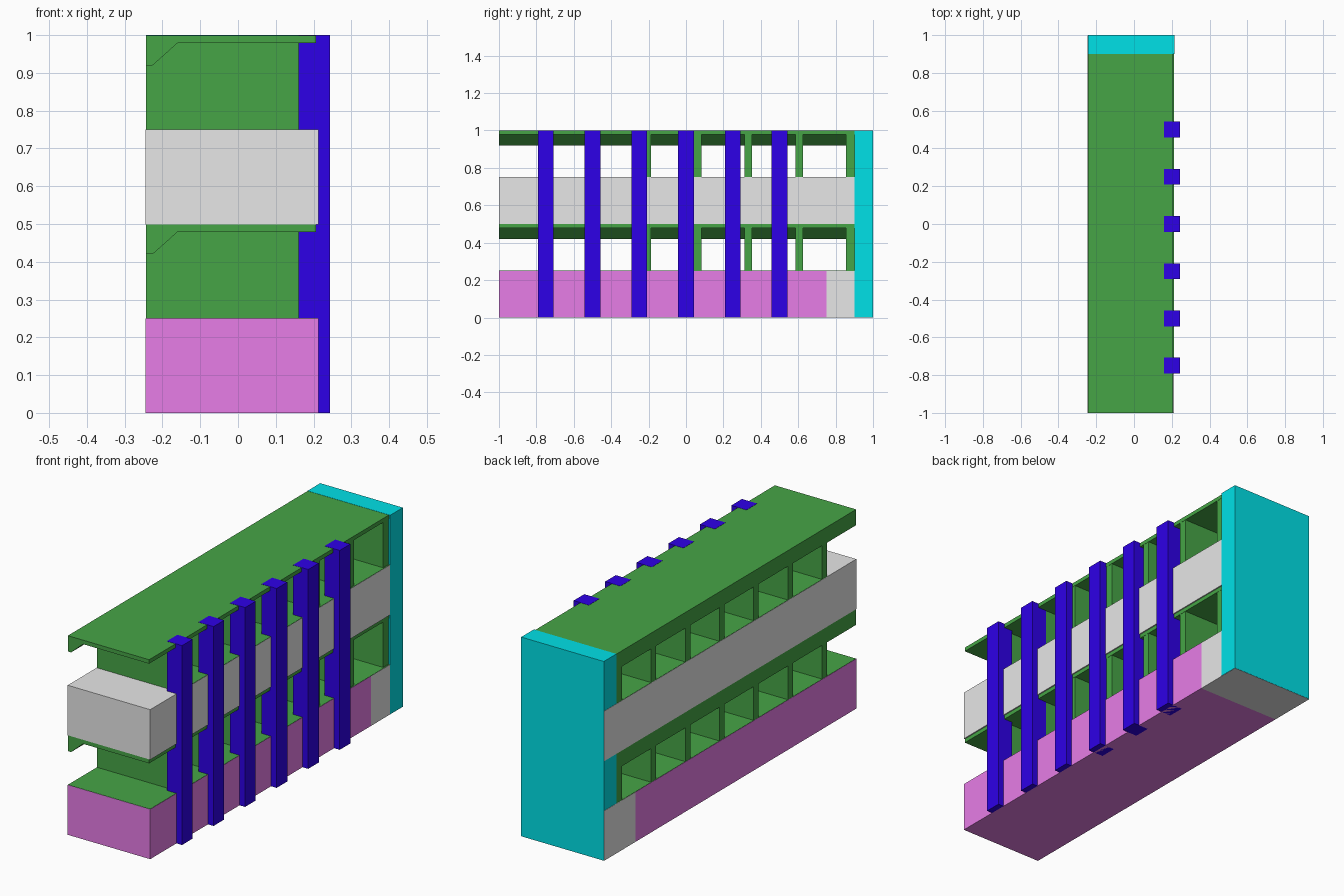
import bpy
import bmesh

if "Cube" in bpy.data.objects:
    bpy.data.objects.remove(bpy.data.objects["Cube"])


def material(name, rgb):
    m = bpy.data.materials.new(name)
    m.diffuse_color = (*rgb, 1)
    m.use_nodes = True
    m.node_tree.nodes["Principled BSDF"].inputs["Base Color"].default_value = m.diffuse_color
    return m


GREEN = material("green", (0.061, 0.375, 0.061))
GREY = material("light grey", (0.8, 0.8, 0.8))
PINK = material("pink", (0.8, 0.205, 0.8))
CYAN = material("cyan", (0.0, 0.78, 0.83))
BLUE = material("blue", (0.027, 0.0, 0.8))


def extrude(name, profile, y0, y1, mat):
    """Extrude an (x, z) profile along y."""
    bm = bmesh.new()
    face = bm.faces.new([bm.verts.new((x, y0, z)) for x, z in profile])
    out = bmesh.ops.extrude_face_region(bm, geom=[face])
    moved = [v for v in out["geom"] if isinstance(v, bmesh.types.BMVert)]
    bmesh.ops.translate(bm, verts=moved, vec=(0, y1 - y0, 0))
    bmesh.ops.recalc_face_normals(bm, faces=bm.faces)
    mesh = bpy.data.meshes.new(name)
    bm.to_mesh(mesh)
    bm.free()
    mesh.materials.append(mat)
    obj = bpy.data.objects.new(name, mesh)
    bpy.context.collection.objects.link(obj)
    return obj


def box(name, x0, x1, y0, y1, z0, z1, mat):
    return extrude(name, [(x0, z0), (x1, z0), (x1, z1), (x0, z1)], y0, y1, mat)


LEFT = -0.244

# Solid parapet bands
box("lower_band", LEFT - 0.001, 0.213, -1, 0.75, 0, 0.25, PINK)
box("lower_band_end", LEFT - 0.001, 0.213, 0.75, 0.999, 0, 0.25, GREY)
box("upper_band", LEFT - 0.001, 0.213, -1, 0.999, 0.499, 0.75, GREY)

# End wall
box("end_wall", LEFT, 0.2145, 0.9, 1, 0.001, 1, CYAN)

# Cell floors, dividers and lipped ceiling slabs for both storeys
for label, base, floor_start in (("lower", 0.25, -0.999), ("upper", 0.75, -0.77)):
    box(label + "_floor", LEFT, 0.212, floor_start, 0.9, base - 0.01, base + 0.001, GREEN)
    top = base + 0.25
    for i in range(7):
        y = -0.75 + i * 0.271
        y1 = 0.9 if i == 6 else y + 0.02
        box(f"{label}_divider_{i + 1}", LEFT, 0.206, y - 0.02, y1,
            base - 0.01, top - 0.01, GREEN)
    slab = [(LEFT, top - 0.08), (-0.226, top - 0.08), (-0.16, top - 0.021),
            (0.207, top - 0.021), (0.207, top - 0.001), (LEFT, top - 0.001)]
    extrude(label + "_ceiling", slab, -1, 0.9, GREEN)

# Outer pillars
for i in range(6):
    y = -0.75 + i * 0.25
    box(f"pillar_{i + 1}", 0.16, 0.244, y - 0.042, y + 0.042, 0, 1, BLUE)
